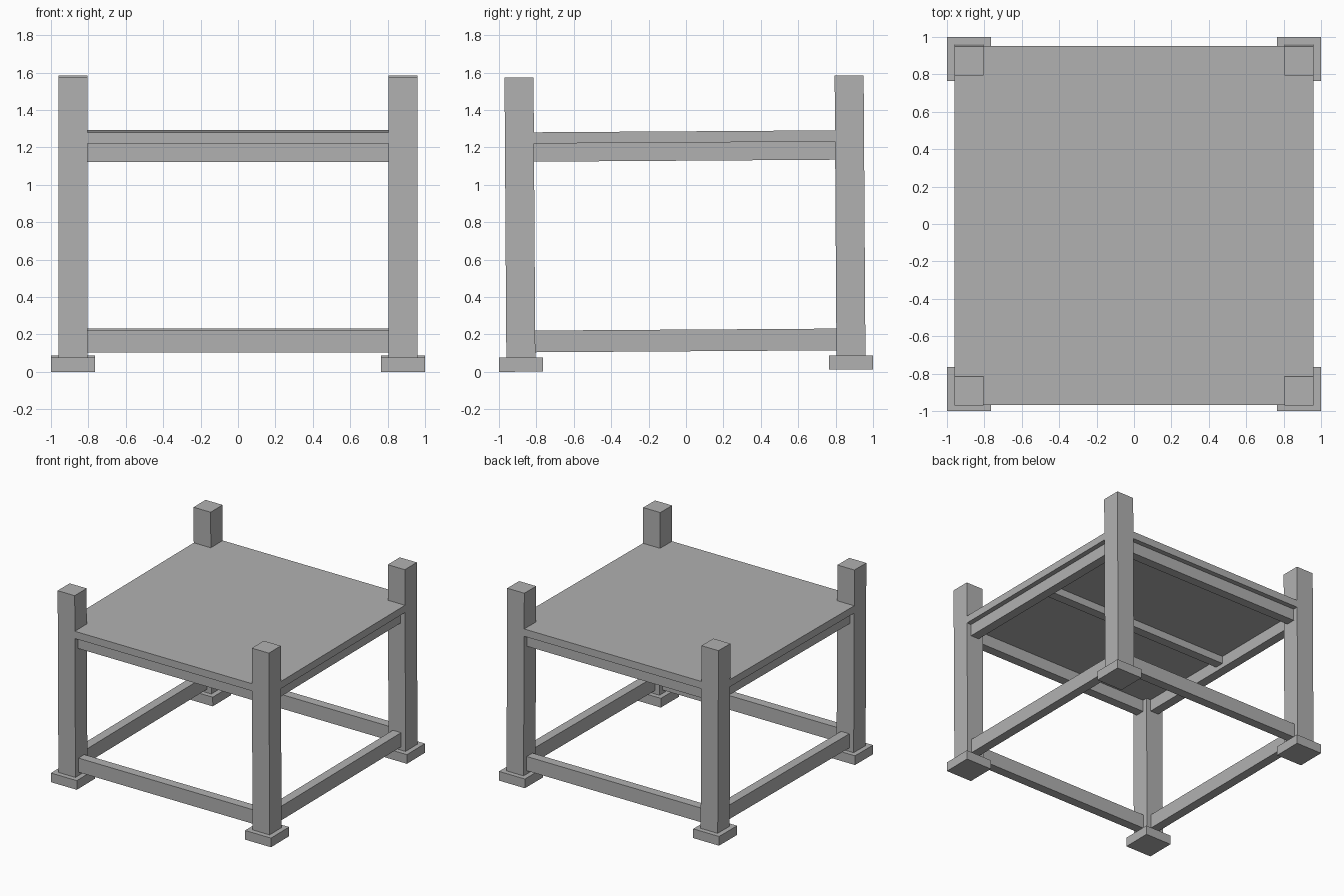
import bpy, bmesh
from mathutils import Matrix

if "Cube" in bpy.data.objects:
    bpy.data.objects.remove(bpy.data.objects["Cube"])

# One plain material for the whole frame
grey = bpy.data.materials.new("plain_grey")
grey.diffuse_color = (0.44, 0.44, 0.44, 1)
grey.use_nodes = True
grey.node_tree.nodes["Principled BSDF"].inputs["Base Color"].default_value = grey.diffuse_color

TILT = Matrix.Rotation(0.0065, 4, 'X')   # the whole table leans very slightly
LEG = 0.8825                             # leg centre offset in x and y
IN, OUT = 0.805, 0.96                    # inner and outer leg faces


def finish(name, bm):
    bmesh.ops.recalc_face_normals(bm, faces=bm.faces)
    bm.transform(TILT)
    mesh = bpy.data.meshes.new(name)
    bm.to_mesh(mesh)
    bm.free()
    mesh.materials.append(grey)
    bpy.context.collection.objects.link(bpy.data.objects.new(name, mesh))


def box(name, x, y, sx, sy, z0, z1):
    bm = bmesh.new()
    bmesh.ops.create_cube(bm, size=1)
    bm.transform(Matrix.Translation((x, y, (z0 + z1) / 2))
                 @ Matrix.Diagonal((sx, sy, z1 - z0, 1)))
    finish(name, bm)


# Corner posts on square feet
for sx, side in ((-1, "left"), (1, "right")):
    for sy, end in ((-1, "front"), (1, "back")):
        box(f"{end}_{side}_foot", sx * LEG, sy * LEG, 0.235, 0.235, 0.0065, 0.082)
        box(f"{end}_{side}_leg", sx * LEG, sy * LEG, OUT - IN, OUT - IN, 0.082, 1.579)

# Lower rails and upper aprons, centred on the posts
for part, z0, z1 in (("lower_rail", 0.11, 0.226), ("apron", 1.129, 1.226)):
    for s, end, side in ((-1, "front", "left"), (1, "back", "right")):
        box(f"{end}_{part}", 0, s * LEG, 2 * IN, 0.075, z0, z1)
        box(f"{side}_{part}", s * LEG, 0, 0.075, 2 * IN, z0, z1)

# Cross beam under the middle of the board
box("cross_beam", 0, 0, 2 * 0.845, 0.075, 1.165, 1.226)

# Board, notched around the four posts
bm = bmesh.new()
quarter = [(OUT, -IN), (OUT, IN), (IN, IN)]
outline = []
for x, y in quarter:
    outline.append((x, y))
for turn in range(3):
    outline += [(-y, x) for x, y in outline[-3:]]
face = bm.faces.new([bm.verts.new((x, y, 1.226)) for x, y in outline])
top = bmesh.ops.extrude_face_region(bm, geom=[face])["geom"]
bmesh.ops.translate(bm, vec=(0, 0, 0.06),
                    verts=[v for v in top if isinstance(v, bmesh.types.BMVert)])
if not any(f.normal.z < 0 and len(f.verts) == 12 for f in bm.faces):
    pts = [v for v in bm.verts if v.co.z < 1.25]
    if not any(len(f.verts) == 12 and f.calc_center_median().z < 1.25 for f in bm.faces):
        bmesh.ops.contextual_create(bm, geom=pts + [e for e in bm.edges if all(v in pts for v in e.verts)])
finish("board", bm)
